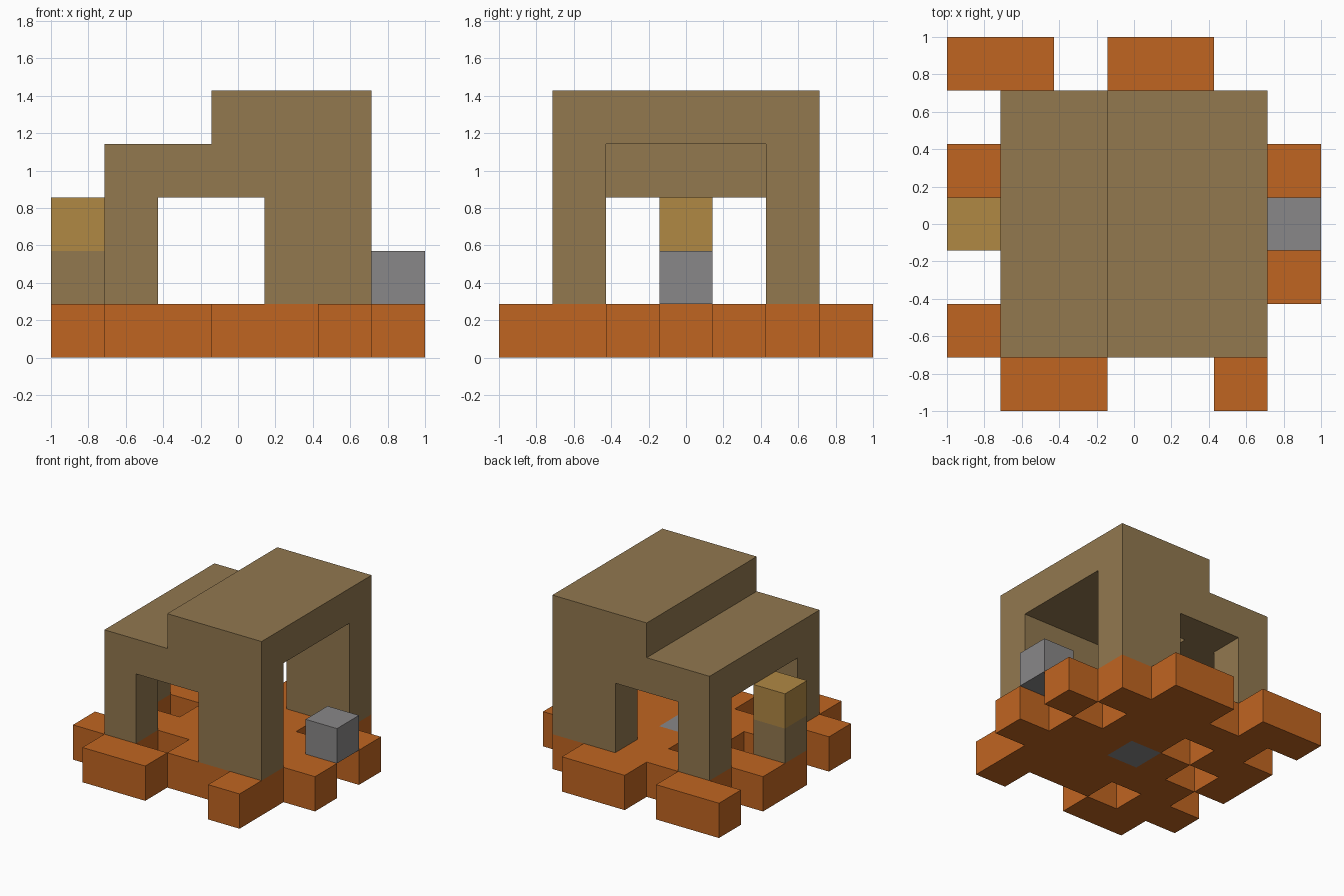
import bpy
import bmesh
from mathutils import Vector

old = bpy.data.objects.get("Cube")
if old:
    bpy.data.objects.remove(old, do_unlink=True)

U = 2 / 7  # one block of the 7 x 7 layout


def pos(a, b, c):
    """Block coordinates to model space."""
    return Vector((a * U - 1, b * U - 1, c * U))


def material(name, rgb):
    lin = [((v / 255 + 0.055) / 1.055) ** 2.4 for v in rgb]
    mat = bpy.data.materials.new(name)
    mat.use_nodes = True
    mat.diffuse_color = (*lin, 1)
    bsdf = next(n for n in mat.node_tree.nodes if n.type == 'BSDF_PRINCIPLED')
    bsdf.inputs["Base Color"].default_value = (*lin, 1)
    return mat


orange = material("terracotta orange", (192, 101, 33))
brown = material("earth brown", (146, 120, 79))
gold = material("sand gold", (176, 136, 68))
grey = material("stone grey", (137, 135, 136))


def finish(name, bm, *mats):
    bmesh.ops.recalc_face_normals(bm, faces=bm.faces)
    mesh = bpy.data.meshes.new(name)
    bm.to_mesh(mesh)
    bm.free()
    for m in mats:
        mesh.materials.append(m)
    obj = bpy.data.objects.new(name, mesh)
    bpy.context.collection.objects.link(obj)
    return obj


def prism(name, profile, y0, y1, mat):
    """Extrude an (x, z) outline along y."""
    bm = bmesh.new()
    face = bm.faces.new([bm.verts.new(pos(x, y0, z)) for x, z in profile])
    ext = bmesh.ops.extrude_face_region(bm, geom=[face])
    verts = [g for g in ext["geom"] if isinstance(g, bmesh.types.BMVert)]
    bmesh.ops.translate(bm, vec=(0, (y1 - y0) * U, 0), verts=verts)
    return finish(name, bm, mat)


def block(name, i, j, k, mat):
    outline = [(i, k), (i + 1, k), (i + 1, k + 1), (i, k + 1)]
    return prism(name, outline, j, j + 1, mat)


# Ground slab: rows from back to front, G marks the stone tile
LAYOUT = ["##.##..",
          ".#####.",
          "##.##.#",
          "#.#G##.",
          ".######",
          "##.###.",
          ".##..#."]
bm = bmesh.new()
for row, line in enumerate(LAYOUT):
    j = len(LAYOUT) - 1 - row
    for i, mark in enumerate(line):
        if mark != ".":
            corners = [(i, j), (i + 1, j), (i + 1, j + 1), (i, j + 1)]
            bm.faces.new([bm.verts.new(pos(a, b, 0)) for a, b in corners])
bmesh.ops.remove_doubles(bm, verts=bm.verts, dist=0.001)
ext = bmesh.ops.extrude_face_region(bm, geom=bm.faces[:], use_keep_orig=True)
top = [g for g in ext["geom"] if isinstance(g, bmesh.types.BMVert)]
bmesh.ops.translate(bm, vec=(0, 0, U), verts=top)
for f in bm.faces:
    c = f.calc_center_median()
    if max(abs(c.x), abs(c.y)) < U / 4:
        f.material_index = 1
finish("ground_slab", bm, orange, grey)

# Stepped house shell, hollowed by a stepped passage and a cross doorway
shell = prism("house_shell",
              [(1, 1), (6, 1), (6, 5), (3, 5), (3, 4), (1, 4)], 1, 6, brown)
passage = prism("passage_cutter",
                [(0, 0), (7, 0), (7, 4), (3, 4), (3, 3), (0, 3)], 2, 5, brown)
doorway = prism("doorway_cutter",
                [(2, 0), (4, 0), (4, 3), (2, 3)], 0, 7, brown)
for cutter in (passage, doorway):
    cutter.hide_render = True
    mod = shell.modifiers.new(cutter.name, 'BOOLEAN')
    mod.operation = 'DIFFERENCE'
    mod.solver = 'EXACT'
    mod.object = cutter
bpy.context.view_layer.update()
evaluated = shell.evaluated_get(bpy.context.evaluated_depsgraph_get())
carved = bpy.data.meshes.new_from_object(evaluated)
shell.modifiers.clear()
shell.data = carved
for cutter in (passage, doorway):
    bpy.data.objects.remove(cutter, do_unlink=True)

# Small post with a gold cap, and the loose stone block opposite
block("post_base", 0, 3, 1, brown)
block("post_cap", 0, 3, 2, gold)
block("stone_block", 6, 3, 1, grey)
